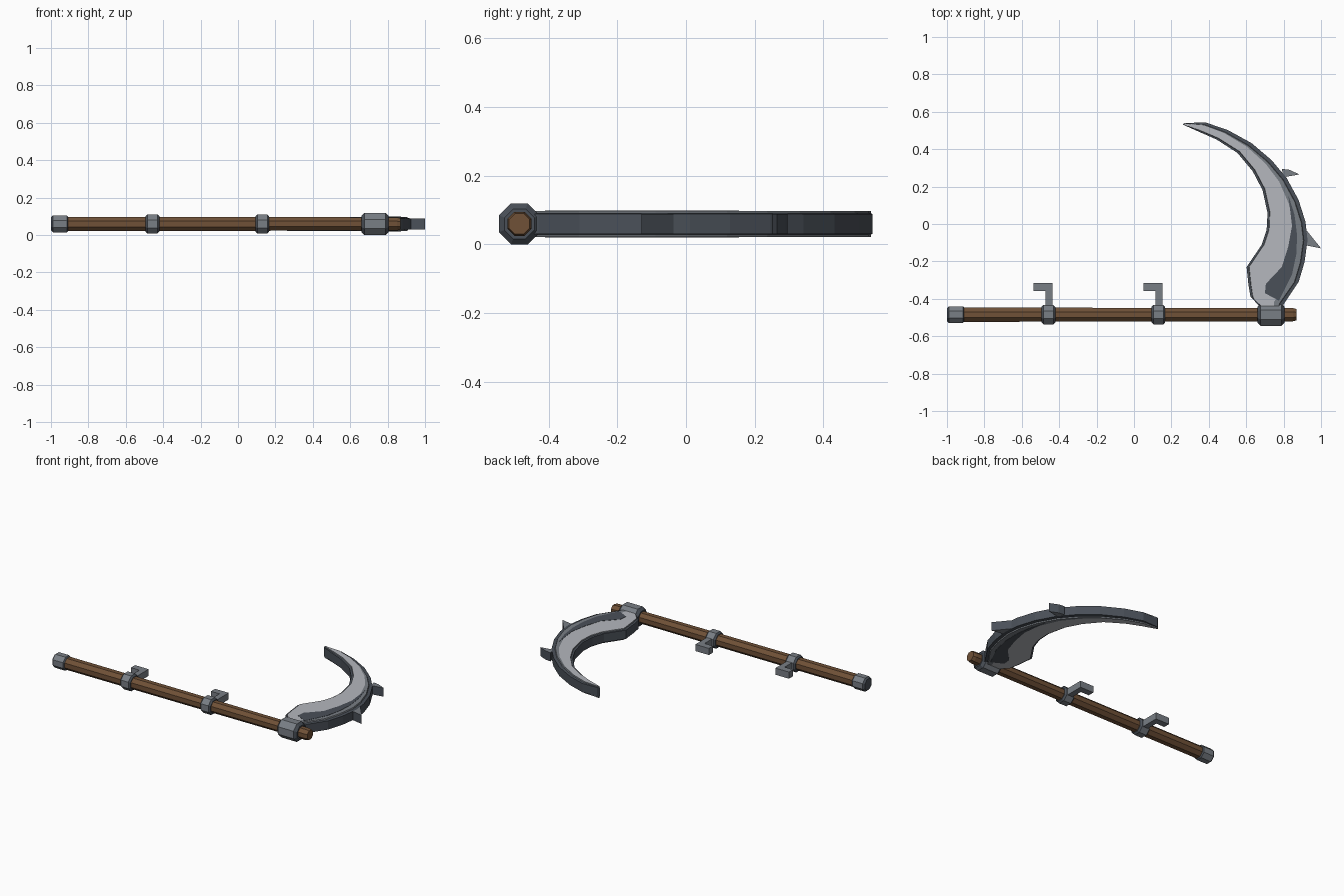
import bpy, bmesh, math
from mathutils import Vector

if "Cube" in bpy.data.objects:
    bpy.data.objects.remove(bpy.data.objects["Cube"])

YC, ZC = -0.485, 0.0595   # shaft axis


def mat(name, col):
    m = bpy.data.materials.new(name)
    m.diffuse_color = (*col, 1)
    m.use_nodes = True
    m.node_tree.nodes["Principled BSDF"].inputs["Base Color"].default_value = m.diffuse_color
    return m


WOOD = mat("brown wood", (0.16, 0.082, 0.038))
STEEL = mat("grey steel", (0.19, 0.21, 0.235))
LIGHT = mat("light steel", (0.46, 0.475, 0.51))
DARK = mat("dark steel", (0.068, 0.08, 0.098))


def finish(name, bm, mats):
    bmesh.ops.recalc_face_normals(bm, faces=bm.faces)
    me = bpy.data.meshes.new(name)
    bm.to_mesh(me)
    bm.free()
    for m in mats:
        me.materials.append(m)
    ob = bpy.data.objects.new(name, me)
    bpy.context.collection.objects.link(ob)
    return ob


def turned(name, profile, m, end_m=None):
    """Octagonal part along x from (x, half height) pairs, flat side up."""
    bm = bmesh.new()
    k = 1 / math.cos(math.pi / 8)
    rings = []
    for x, r in profile:
        rings.append([bm.verts.new((x, YC + r * k * math.cos((i + .5) * math.pi / 4),
                                    ZC + r * k * math.sin((i + .5) * math.pi / 4)))
                      for i in range(8)])
    for a, b in zip(rings, rings[1:]):
        for i in range(8):
            j = (i + 1) % 8
            bm.faces.new((a[i], a[j], b[j], b[i]))
    bm.faces.new(rings[0])
    bm.faces.new(rings[-1])
    bm.normal_update()
    if end_m:   # chamfers and end faces
        for f in bm.faces:
            f.material_index = int(abs(f.normal.x) > .3)
    return finish(name, bm, [m, end_m or m])


def band(name, x0, x1, r, c):
    return turned(name, [(x0, r - c), (x0 + c, r), (x1 - c, r), (x1, r - c)], STEEL, DARK)


def prism(name, pts, z0, z1, m, side_m=None):
    bm = bmesh.new()
    f = bm.faces.new([bm.verts.new((x, y, z0)) for x, y in pts])
    ext = bmesh.ops.extrude_face_region(bm, geom=[f])
    vs = [v for v in ext["geom"] if isinstance(v, bmesh.types.BMVert)]
    bmesh.ops.translate(bm, verts=vs, vec=(0, 0, z1 - z0))
    bm.normal_update()
    for f in bm.faces:
        f.material_index = int(abs(f.normal.z) < .5)
    return finish(name, bm, [m, side_m or m])


# Shaft with its end cap, bands and blade collar
turned("shaft", [(-0.98, .038), (0.0, .037), (0.85, .035), (0.87, .030)], WOOD)
band("end_cap", -1.0, -0.905, .045, .010)
band("blade_collar", 0.66, 0.805, .0595, .016)

# Grips: a band with an L-shaped handle
for n, x in (("rear", -0.458), ("front", 0.130)):
    band(n + "_grip_band", x - .037, x + .037, .051, .010)
    prism(n + "_grip", [(x - .016, YC), (x + .022, YC), (x + .022, -.315), (x - .078, -.315),
                        (x - .078, -.358), (x - .016, -.358)], ZC - .022, ZC + .022, STEEL)

# Blade: stepped loft between outer and inner curves, last value = spine width
STATIONS = [
    (.27, .54, .26, .532, .0), (.382, .543, .35, .492, .002), (.50, .503, .441, .452, .004),
    (.628, .433, .553, .38, .008), (.735, .342, .634, .283, .013), (.816, .246, .687, .182, .020),
    (.88, .128, .714, .059, .032), (.917, .011, .709, -.032, .038), (.928, -.086, .682, -.112, .040),
    (.912, -.203, .602, -.23, .038), (.88, -.31, .612, -.326, .034), (.80, -.43, .623, -.39, .03),
    (.79, -.487, .682, -.45, .02)]
bm = bmesh.new()
rings = []
for ox, oy, ix, iy, spine in STATIONS:
    o, i = Vector((ox, oy)), Vector((ix, iy))
    w = (i - o).length
    d = (i - o) / w
    c = min(.020, w * .22)
    half = [(0, .029), (c, .031), (c * 1.15, .038), (c * 1.15 + spine + .001, .038),
            (w - c * .7, .038), (w - c * .6, .031), (w, .029)]
    ring = half + [(s, -h) for s, h in reversed(half)]
    rings.append([bm.verts.new((*(o + d * s), ZC + h)) for s, h in ring])
SLOTS = [2, 0, 0, 1, 0, 2, 2, 2, 0, 1, 0, 0, 2, 2]   # colours around the section
for a, b in zip(rings, rings[1:]):
    for k in range(14):
        j = (k + 1) % 14
        f = bm.faces.new((a[k], a[j], b[j], b[k]))
        f.material_index = SLOTS[k]
for r in (rings[0], rings[-1]):
    bm.faces.new(r).material_index = 2
finish("blade", bm, [STEEL, LIGHT, DARK])

# Dark plates on both sides of the blade
PLATE = [(.825, .155), (.858, .05), (.872, -.06), (.868, -.16), (.845, -.27), (.775, -.41),
         (.70, -.37), (.705, -.32), (.79, -.23), (.825, -.12), (.845, -.01)]
prism("upper_blade_plate", PLATE, ZC + .036, ZC + .0395, DARK)
prism("lower_blade_plate", PLATE, ZC - .0395, ZC - .036, DARK)

# Spikes on the back of the blade
prism("upper_spike", [(.80, .25), (.79, .295), (.83, .29), (.885, .265)],
      ZC - .029, ZC + .029, STEEL, DARK)
prism("lower_spike", [(.90, -.11), (.90, -.03), (.925, -.037), (1.0, -.13)],
      ZC - .029, ZC + .029, STEEL, DARK)
